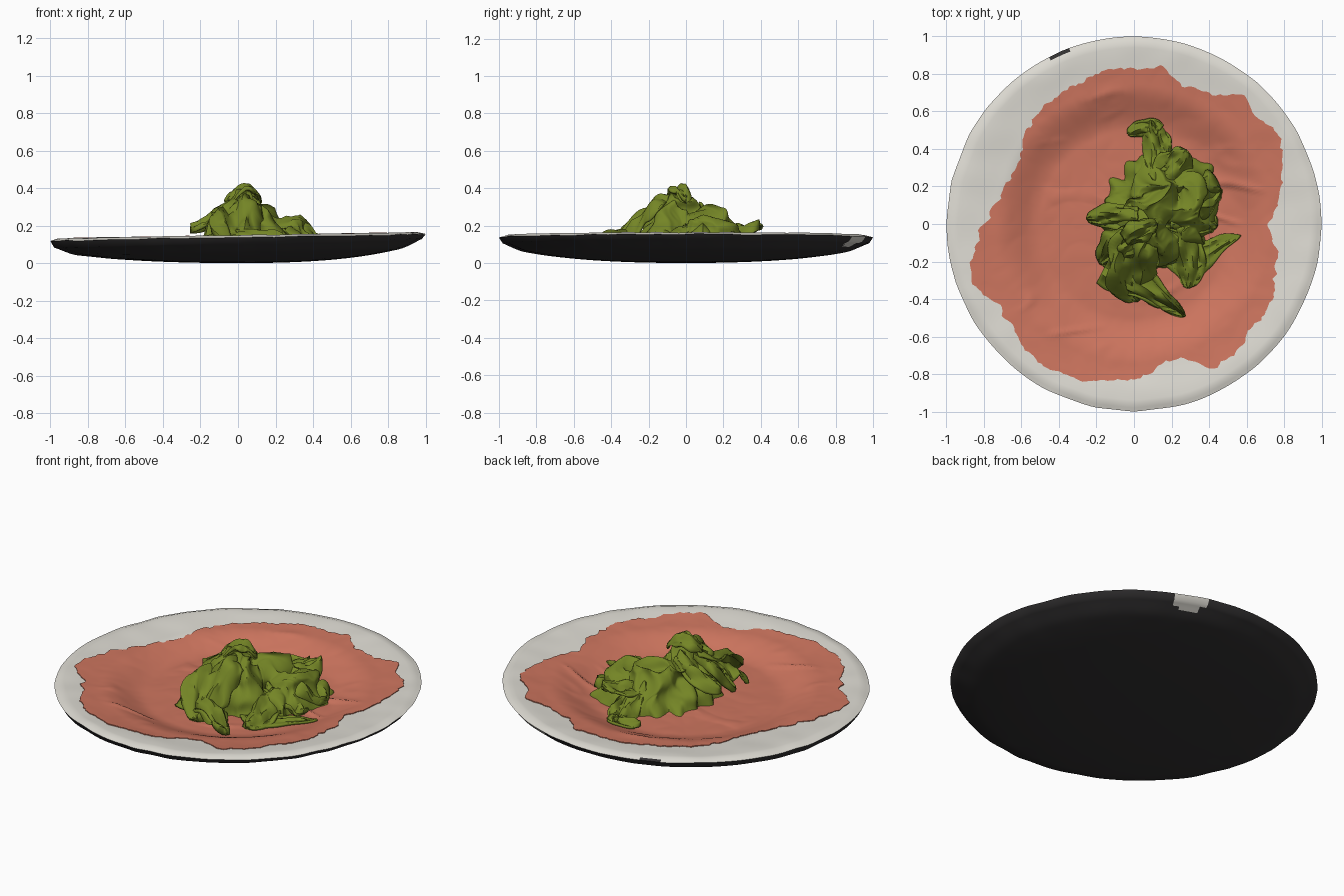
import bpy, math
from math import sin, cos, pi, exp, hypot
from mathutils import Vector, noise

if "Cube" in bpy.data.objects:
    bpy.data.objects.remove(bpy.data.objects["Cube"])


def material(name, colour):
    m = bpy.data.materials.new(name)
    m.use_nodes = True
    m.diffuse_color = (*colour, 1)
    m.node_tree.nodes["Principled BSDF"].inputs["Base Color"].default_value = (*colour, 1)
    return m


glaze = material("pale glaze", (0.74, 0.72, 0.66))
dark = material("dark underside", (0.033, 0.031, 0.032))
meat = material("cured meat", (0.61, 0.178, 0.113))
green = material("leaf green", (0.175, 0.235, 0.019))


def make(name, verts, faces, mats, angle=60):
    mesh = bpy.data.meshes.new(name)
    mesh.from_pydata(verts, [], faces)
    ob = bpy.data.objects.new(name, mesh)
    bpy.context.collection.objects.link(ob)
    for m in mats:
        mesh.materials.append(m)
    bpy.ops.object.select_all(action="DESELECT")
    ob.select_set(True)
    bpy.context.view_layer.objects.active = ob
    bpy.ops.object.shade_smooth_by_angle(angle=math.radians(angle))
    return ob


def disc(rings, sides, point):
    """Polar sheet: point(ring, angle) gives each vertex; ring 0 is the middle."""
    verts = [point(0, 0)]
    for i in range(1, rings + 1):
        verts += [point(i, 2 * pi * j / sides) for j in range(sides)]
    faces = [(0, 1 + j, 1 + (j + 1) % sides) for j in range(sides)]
    for i in range(rings - 1):
        a, b = 1 + i * sides, 1 + (i + 1) * sides
        for j in range(sides):
            k = (j + 1) % sides
            faces.append((a + j, b + j, b + k, a + k))
    return verts, faces


def around(values, ang):
    """Interpolate evenly spaced radii around the circle."""
    f = (ang / (2 * pi)) % 1 * len(values)
    i = int(f) % len(values)
    return values[i] + (values[(i + 1) % len(values)] - values[i]) * (f - int(f))


def ramp(a, b, x):
    t = min(1, max(0, (x - a) / (b - a)))
    return t * t * (3 - 2 * t)


def wave(x, y, scale, seed=0):
    return noise.noise(Vector((x * scale, y * scale, seed)))


# Plate: upper surface, rolled lip and dark rounded underside
def top(x, y):
    r = hypot(x, y)
    z = 0.064 + 0.066 * ramp(0.5, 0.74, r) + 0.018 * ramp(0.7, 0.96, r)
    z -= 0.012 * ramp(0.96, 1.0, r)
    return z + 0.018 * x * r + 0.004 * wave(x, y, 5)


def under(x, y):
    r = hypot(x, y)
    return 0.05 * r * r + 0.04 * r ** 4 + 0.025 * x * r * r + 0.022 * ramp(0.86, 1, r)


RINGS, SIDES = 50, 160


def plate_point(i, ang):
    upper = i <= RINGS
    r = (i if upper else 2 * RINGS - i) / RINGS
    x, y = r * cos(ang), r * sin(ang)
    z = top(x, y) if upper else under(x, y)
    wobble = 1 - 0.012 * abs(wave(cos(ang), sin(ang), 4, 3)) * r
    return x * wobble, y * wobble, z + 0.006 * r ** 6 * wave(x, y, 7, 8)


verts, faces = disc(2 * RINGS - 1, SIDES, plate_point)
last = len(verts) - SIDES
verts.append((0, 0, 0))
faces += [(last + j, len(verts) - 1, last + (j + 1) % SIDES) for j in range(SIDES)]
plate = make("plate", verts, faces, [glaze, dark])
for p in plate.data.polygons:
    below = p.index >= SIDES * RINGS
    x, y, z = p.center
    # a splash of glaze under the back rim, and a chipped lip
    splash = hypot(x - 0.37, y - 0.93) < 0.09
    chip = hypot(x + 0.4, y - 0.92) < 0.045 and hypot(x, y) > 0.975
    p.material_index = int((below and not splash) or chip)

# Thin meat slices draped over the plate
OUTLINE = [71, 79, 84, 91, 87, 89, 80, 78, 84, 83, 83, 80, 80, 78, 76, 70, 70, 73,
           80, 87, 92, 84, 84, 89, 90, 87, 85, 83, 77, 76, 89, 86, 83, 84, 80, 77]
MEAT_RINGS = 60


def meat_point(i, ang):
    c, s = cos(ang), sin(ang)
    edge = around(OUTLINE, ang) / 100 + 0.025 * wave(c, s, 14, 7) + 0.012 * wave(c, s, 37, 4)
    t = min(1, i / (MEAT_RINGS - 1))
    x, y = t * edge * c, t * edge * s
    if i == MEAT_RINGS:
        return x, y, top(x, y) - 0.003
    fold = max(0, 1 - 9 * abs(wave(x * 0.6, y * 1.6, 3, 5)))
    patch = max(0, wave(x, y, 3, 11)) * (1 - ramp(0.7, 0.95, t))
    return x, y, top(x, y) + 0.004 + 0.03 * fold * patch + 0.003 * abs(wave(x, y, 9, 2))


make("meat_slices", *disc(MEAT_RINGS, 300, meat_point), [meat])

# Heaped salad: a crumpled mound with ridged folds
MOUND = [34, 38, 35, 32, 29, 29, 27, 28, 32, 31, 27, 31]
MOUND_RINGS = 46


def hump(x, y, px, py, sx, sy):
    return exp(-((x - px) / sx) ** 2 - ((y - py) / sy) ** 2)


def mound_height(x, y):
    return max(0.28 * hump(x, y, 0.03, -0.08, 0.17, 0.2),
               0.2 * hump(x, y, 0.08, 0.12, 0.19, 0.18),
               0.13 * hump(x, y, 0.28, 0.12, 0.18, 0.25),
               0.12 * hump(x, y, -0.12, 0.05, 0.13, 0.2))


def mound_point(i, ang):
    t = i / MOUND_RINGS
    edge = around(MOUND, ang) / 100 * (1 + 0.25 * wave(cos(ang), sin(ang), 4, 9))
    x, y = 0.1 + t * edge * cos(ang), 0.05 + t * edge * sin(ang)
    body = 1 - t ** 6
    ridge = 1 - 3 * abs(wave(x, y, 7, 4))
    crease = 1 - 3 * abs(wave(x, y, 13, 6))
    rise = body * (mound_height(x, y) + 0.04 * ridge + 0.014 * crease + 0.02)
    lean = 0.09 * body
    return (x + lean * wave(x, y, 8, 20 + rise * 8),
            y + lean * wave(x, y, 8, 30 + rise * 8), top(x, y) + max(rise, 0))


make("salad_mound", *disc(MOUND_RINGS, 150, mound_point), [green], 50)


# Separate ruffled leaves, each along a curved spine
def leaf(name, start, middle, tip, width, seed):
    a, b, c = Vector(start), Vector(middle), Vector(tip)
    taper = 1.3 if "pointed" in name else 9
    nu, nv = 26, 14
    verts, faces = [], []
    mid = 2 * b - (a + c) / 2
    for i in range(nu + 1):
        u = i / nu
        p = a * (1 - u) ** 2 + mid * 2 * u * (1 - u) + c * u * u
        d = (mid - a) * (1 - u) + (c - mid) * u
        side = Vector((-d.y, d.x, 0)).normalized()
        w = width * (0.6 + 0.4 * sin(pi * (u * 0.85 + 0.15))) * (1 - u ** taper) ** 0.5
        for j in range(nv + 1):
            v = 2 * j / nv - 1
            q = p + side * w * v * (1 + 0.5 * wave(u, v, 3, seed))
            q.z += width * (0.25 * sin(1.5 * pi * v + seed) * sin(pi * u)
                            - 0.35 * v * v + 0.5 * wave(u, v, 3, seed + 5))
            q.z = max(q.z, top(q.x, q.y) + 0.012)
            verts.append(q)
    for i in range(nu):
        for j in range(nv):
            k = i * (nv + 1) + j
            faces.append((k, k + nv + 1, k + nv + 2, k + 1))
    ob = make(name, verts, faces, [green], 50)
    thick = ob.modifiers.new("thickness", "SOLIDIFY")
    thick.thickness = 0.014
    thick.offset = 0


# Name, start, middle, tip and half width
LEAVES = [
    ("back_leaf", (.14, .28, .17), (.12, .42, .11), (.09, .55, .1), .075),
    ("back_hook_leaf", (.13, .49, .1), (.06, .51, .1), (-.03, .48, .1), .05),
    ("back_right_leaf", (.12, .22, .2), (.21, .31, .18), (.28, .39, .22), .085),
    ("right_leaf", (.2, .14, .21), (.35, .16, .17), (.46, .18, .11), .12),
    ("low_right_leaf", (.2, .03, .19), (.34, .01, .13), (.44, -.01, .09), .08),
    ("front_right_leaf", (.24, -.02, .17), (.28, -.18, .12), (.29, -.34, .08), .1),
    ("pointed_right_leaf", (.24, -.26, .08), (.38, -.15, .08), (.57, -.06, .08), .09),
    ("front_leaf", (.03, -.08, .35), (-.02, -.25, .24), (.02, -.41, .09), .13),
    ("pointed_front_leaf", (-.15, -.22, .14), (.06, -.34, .15), (.27, -.49, .12), .11),
    ("left_leaf", (.02, .04, .33), (-.11, .04, .26), (-.25, .03, .19), .07),
    ("left_front_leaf", (0, -.08, .33), (-.09, -.14, .23), (-.18, -.21, .08), .1),
    ("crest_leaf", (-.05, -.08, .34), (.04, -.03, .395), (.12, 0, .34), .06),
]
for n, row in enumerate(LEAVES):
    leaf(*row, seed=n * 1.7)
